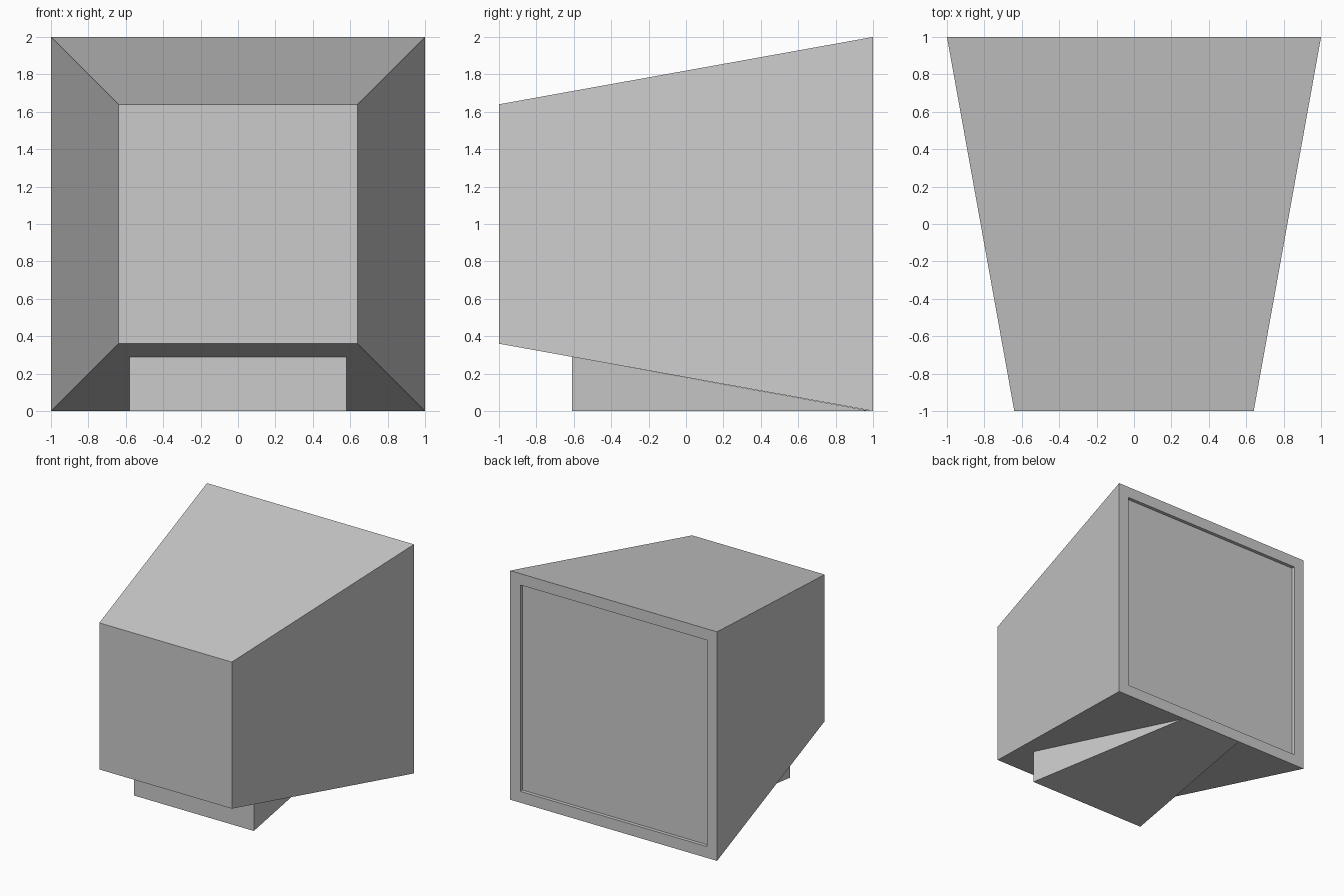
import bpy, bmesh

if "Cube" in bpy.data.objects:
    bpy.data.objects.remove(bpy.data.objects["Cube"])


def new_object(name, bm):
    bmesh.ops.recalc_face_normals(bm, faces=bm.faces)
    mesh = bpy.data.meshes.new(name)
    bm.to_mesh(mesh)
    bm.free()
    obj = bpy.data.objects.new(name, mesh)
    bpy.context.collection.objects.link(obj)
    return obj


# Monitor casing: a cube narrowed towards -y, with a recessed screen on +y
bm = bmesh.new()
bmesh.ops.create_cube(bm, size=2)
for v in bm.verts:
    if v.co.y < 0:
        v.co.x *= 0.64
        v.co.z *= 0.64
    v.co.z += 1
bm.normal_update()
screen = max(bm.faces, key=lambda f: f.calc_center_median().y)
bmesh.ops.inset_region(bm, faces=[screen], thickness=0.14)
rim = bmesh.ops.extrude_discrete_faces(bm, faces=[screen])["faces"][0]
bmesh.ops.translate(bm, verts=rim.verts, vec=(0, -0.03, 0))
new_object("monitor_casing", bm)

# Wedge foot under the sloping casing, tapering to the back edge
bm = bmesh.new()
profile = [(-0.61, 0.0, 0.58), (-0.61, 0.29, 0.58), (0.99, 0.0, 0.30)]  # y, z, half width
left, right = [[bm.verts.new((s * w, y, z)) for y, z, w in profile] for s in (-1, 1)]
bm.faces.new(left)
bm.faces.new(right)
for i in range(3):
    j = (i + 1) % 3
    bm.faces.new((left[i], left[j], right[j], right[i]))
new_object("wedge_foot", bm)
